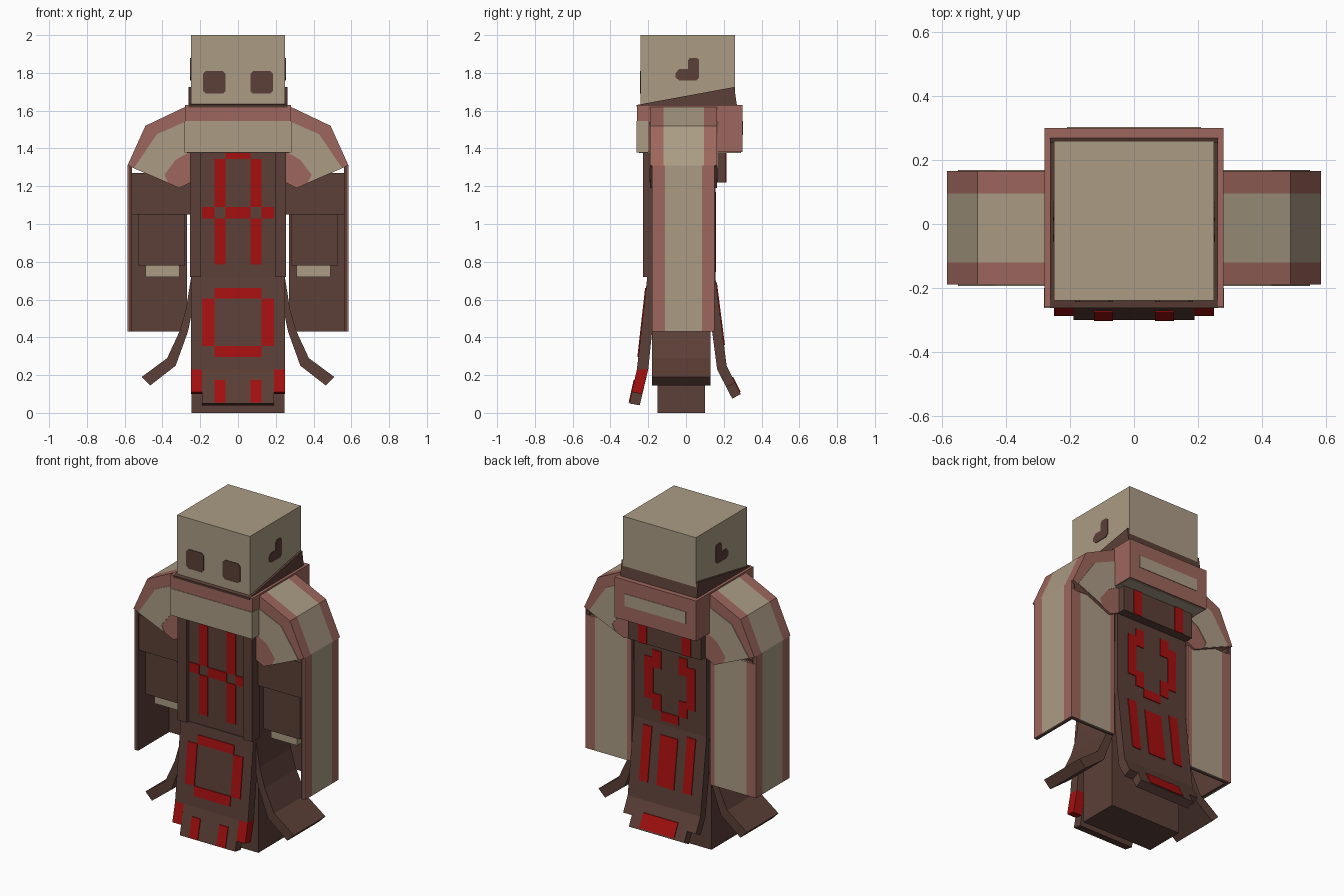
import bpy, bmesh

if "Cube" in bpy.data.objects:
    bpy.data.objects.remove(bpy.data.objects["Cube"], do_unlink=True)


def material(name, rgb):
    m = bpy.data.materials.new(name)
    m.use_nodes = True
    m.diffuse_color = (*rgb, 1)
    bsdf = next(n for n in m.node_tree.nodes if n.type == 'BSDF_PRINCIPLED')
    bsdf.inputs["Base Color"].default_value = (*rgb, 1)
    bsdf.inputs["Roughness"].default_value = 0.9
    return m


BEIGE = material("beige", (0.41, 0.335, 0.235))
BROWN = material("dark_brown", (0.105, 0.05, 0.038))
PINK = material("dusty_pink", (0.34, 0.135, 0.11))
RED = material("red", (0.38, 0.005, 0.005))


def prism(name, pts, axis, a, b, mat):
    """Extrude a profile from a to b; points are (y, z) for axis x, (x, z) for axis y."""
    bm = bmesh.new()
    place = (lambda p, t: (t, p[0], p[1])) if axis == 'x' else (lambda p, t: (p[0], t, p[1]))
    lo = [bm.verts.new(place(p, a)) for p in pts]
    hi = [bm.verts.new(place(p, b)) for p in pts]
    bm.faces.new(lo)
    bm.faces.new(hi)
    n = len(pts)
    for i in range(n):
        j = (i + 1) % n
        bm.faces.new((lo[i], lo[j], hi[j], hi[i]))
    bmesh.ops.recalc_face_normals(bm, faces=bm.faces)
    me = bpy.data.meshes.new(name)
    bm.to_mesh(me)
    bm.free()
    me.materials.append(mat)
    ob = bpy.data.objects.new(name, me)
    bpy.context.collection.objects.link(ob)
    return ob


def box(name, x0, x1, y0, y1, z0, z1, mat):
    return prism(name, [(y0, z0), (y1, z0), (y1, z1), (y0, z1)], 'x', x0, x1, mat)


def panel(name, x0, x1, z0, z1, line, out, mat=RED):
    """Thin plate lying on the sloped line ((y, z), (y, z)); out is -1 front, 1 back."""
    (ya, za), (yb, zb) = line
    y = lambda z: ya + (yb - ya) * (z - za) / (zb - za)
    d, e = 0.005 * out, -0.003 * out
    prism(name, [(y(z0) + e, z0), (y(z0) + d, z0), (y(z1) + d, z1), (y(z1) + e, z1)],
          'x', x0, x1, mat)


def flip(pts, s):
    return [(p[0] * s, p[1]) for p in pts]


# Head, eyes and ear marks
box("head", -0.25, 0.25, -0.24, 0.26, 1.55, 2.0, BEIGE)
eye = [(0.08, 1.69), (0.17, 1.69), (0.185, 1.705), (0.185, 1.795),
       (0.17, 1.81), (0.08, 1.81), (0.065, 1.795), (0.065, 1.705)]
ear = [(-0.035, 1.76), (0.055, 1.76), (0.07, 1.775), (0.07, 1.87), (0.055, 1.88),
       (0.02, 1.88), (0.01, 1.865), (0.01, 1.82), (-0.035, 1.82), (-0.055, 1.80), (-0.055, 1.775)]
for side, s in (("left", 1), ("right", -1)):
    prism(side + "_eye", flip(eye, s), 'y', -0.244, -0.236, BROWN)
    prism(side + "_ear_mark", ear, 'x', s * 0.246, s * 0.254, BROWN)

# Tilted neck band and collar
prism("neck_band", [(-0.262, 1.63), (0.255, 1.725), (0.277, 1.58), (-0.255, 1.58)],
      'x', -0.263, 0.263, BROWN)
box("collar", -0.28, 0.28, -0.26, 0.30, 1.38, 1.63, PINK)
box("collar_front_patch", -0.282, 0.282, -0.263, -0.20, 1.379, 1.545, BEIGE)
box("collar_back_patch", -0.21, 0.21, 0.296, 0.303, 1.47, 1.545, BEIGE)
box("collar_underside", -0.27, 0.27, -0.25, 0.29, 1.376, 1.384, BEIGE)

# Body core, torso and upper back block
box("body_core", -0.245, 0.245, -0.15, 0.10, 0, 1.30, BROWN)
box("torso", -0.25, 0.25, -0.20, 0.155, 0.70, 1.40, BROWN)
box("upper_back_block", -0.25, 0.25, 0.14, 0.21, 1.22, 1.40, BROWN)

# Front and back skirt flaps: upper slope, lower centre, lower corners
prism("front_skirt", [(-0.205, 0.72), (-0.26, 0.23), (-0.20, 0.23), (-0.15, 0.72)],
      'x', -0.25, 0.25, BROWN)
prism("front_skirt_tip", [(-0.26, 0.23), (-0.30, 0.05), (-0.245, 0.04), (-0.20, 0.23)],
      'x', -0.19, 0.19, BROWN)
prism("back_skirt", [(0.155, 0.72), (0.215, 0.25), (0.165, 0.23), (0.10, 0.72)],
      'x', -0.25, 0.25, BROWN)
prism("back_skirt_tip", [(0.215, 0.25), (0.29, 0.10), (0.245, 0.075), (0.165, 0.23)],
      'x', -0.19, 0.19, BROWN)

# Painted pattern on chest, skirt and back
CHEST = ((-0.20, 0.7), (-0.20, 1.4))
SKIRT = ((-0.26, 0.23), (-0.205, 0.72))
TIP = ((-0.30, 0.05), (-0.26, 0.23))
BACK = ((0.155, 0.7), (0.155, 1.4))
BACK_BLOCK = ((0.21, 1.2), (0.21, 1.4))
BACK_SKIRT = ((0.215, 0.25), (0.155, 0.72))
BACK_TIP = ((0.29, 0.10), (0.215, 0.25))
middle = [("chest_top", 0.065, 1.345, 1.38, CHEST, -1),
          ("chest_bar", 0.065, 1.03, 1.09, CHEST, -1),
          ("skirt_square_top", 0.125, 0.605, 0.66, SKIRT, -1),
          ("skirt_square_bottom", 0.125, 0.295, 0.355, SKIRT, -1),
          ("back_ring_bottom", 0.06, 0.745, 0.80, BACK, 1),
          ("back_middle_stripe", 0.06, 0.36, 0.66, BACK_SKIRT, 1),
          ("back_tip_mark", 0.12, 0.11, 0.19, BACK_TIP, 1)]
for name, w, z0, z1, line, out in middle:
    panel(name, -w, w, z0, z1, line, out)
paired = [("chest_stripe_upper", 0.065, 0.125, 1.09, 1.345, CHEST, -1),
          ("chest_stripe_lower", 0.065, 0.125, 0.785, 1.03, CHEST, -1),
          ("chest_bar_end", 0.125, 0.19, 1.03, 1.09, CHEST, -1),
          ("skirt_square_side", 0.125, 0.19, 0.355, 0.605, SKIRT, -1),
          ("skirt_tip_stripe", 0.065, 0.125, 0.055, 0.175, TIP, -1),
          ("back_block_stripe", 0.12, 0.18, 1.22, 1.38, BACK_BLOCK, 1),
          ("back_ring_side", 0.115, 0.175, 0.86, 1.12, BACK, 1),
          ("back_ring_top", 0.06, 0.12, 1.06, 1.17, BACK, 1),
          ("back_ring_corner", 0.06, 0.12, 0.80, 0.90, BACK, 1),
          ("back_side_stripe", 0.12, 0.18, 0.36, 0.69, BACK_SKIRT, 1)]

# Profiles seen from the front for the paired parts
shoulder = [(0.25, 1.62), (0.28, 1.62), (0.49, 1.52), (0.585, 1.31), (0.31, 1.19), (0.25, 1.22)]
shoulder_patch = [(0.26, 1.55), (0.43, 1.475), (0.55, 1.297), (0.37, 1.22),
                  (0.39, 1.26), (0.33, 1.34), (0.25, 1.385)]
side_flap = [(0.245, 0.74), (0.275, 0.55), (0.31, 0.43), (0.375, 0.29), (0.51, 0.19),
             (0.465, 0.145), (0.33, 0.25), (0.265, 0.43), (0.24, 0.55)]

for side, s in (("left", 1), ("right", -1)):
    def mbox(name, x0, x1, *rest):
        box(side + "_" + name, s * x0, s * x1, *rest)

    for name, x0, x1, z0, z1, line, out in paired:
        panel(side + "_" + name, s * x0, s * x1, z0, z1, line, out)

    # Lapel and skirt corners
    mbox("lapel", 0.195, 0.255, -0.227, -0.15, 0.72, 1.38, BROWN)
    prism(side + "_front_skirt_corner", [(-0.26, 0.23), (-0.287, 0.11), (-0.232, 0.10), (-0.20, 0.23)],
          'x', s * 0.19, s * 0.25, RED)
    prism(side + "_back_skirt_corner", [(0.215, 0.25), (0.26, 0.16), (0.215, 0.135), (0.165, 0.23)],
          'x', s * 0.19, s * 0.25, BROWN)
    prism(side + "_side_flap", flip(side_flap, s), 'y', -0.18, 0.13, BROWN)

    # Shoulder with pink borders and beige middle
    prism(side + "_shoulder_front_border", flip(shoulder, s), 'y', -0.19, -0.12, PINK)
    prism(side + "_shoulder_middle", flip(shoulder, s), 'y', -0.12, 0.095, BEIGE)
    prism(side + "_shoulder_back_border", flip(shoulder, s), 'y', 0.095, 0.165, PINK)
    prism(side + "_shoulder_front_patch", flip(shoulder_patch, s), 'y', -0.194, -0.186, BEIGE)
    prism(side + "_shoulder_back_patch", flip(shoulder_patch, s), 'y', 0.161, 0.169, BEIGE)

    # Arm, sleeve and hand
    mbox("upper_arm", 0.25, 0.565, -0.17, 0.13, 1.05, 1.27, BROWN)
    mbox("sleeve", 0.28, 0.53, -0.15, 0.11, 0.78, 1.05, BROWN)
    mbox("hand", 0.31, 0.49, -0.12, 0.08, 0.72, 0.78, BEIGE)

    # Hanging cape: brown lining with trimmed outer cloth
    mbox("cape_side_lining", 0.56, 0.578, -0.18, 0.145, 0.43, 1.31, BROWN)
    mbox("cape_back_lining", 0.27, 0.578, 0.125, 0.143, 0.43, 1.26, BROWN)
    for part, y0, y1, mat in (("front_trim", -0.18, -0.11, PINK), ("cloth", -0.11, 0.085, BEIGE),
                              ("back_trim", 0.085, 0.15, PINK)):
        mbox("cape_side_" + part, 0.577, 0.585, y0, y1, 0.43, 1.31, mat)
    for part, x0, x1, mat in (("inner_trim", 0.27, 0.30, PINK), ("cloth", 0.30, 0.52, BEIGE),
                              ("outer_trim", 0.52, 0.585, PINK)):
        mbox("cape_back_" + part, x0, x1, 0.142, 0.15, 0.43, 1.26, mat)
